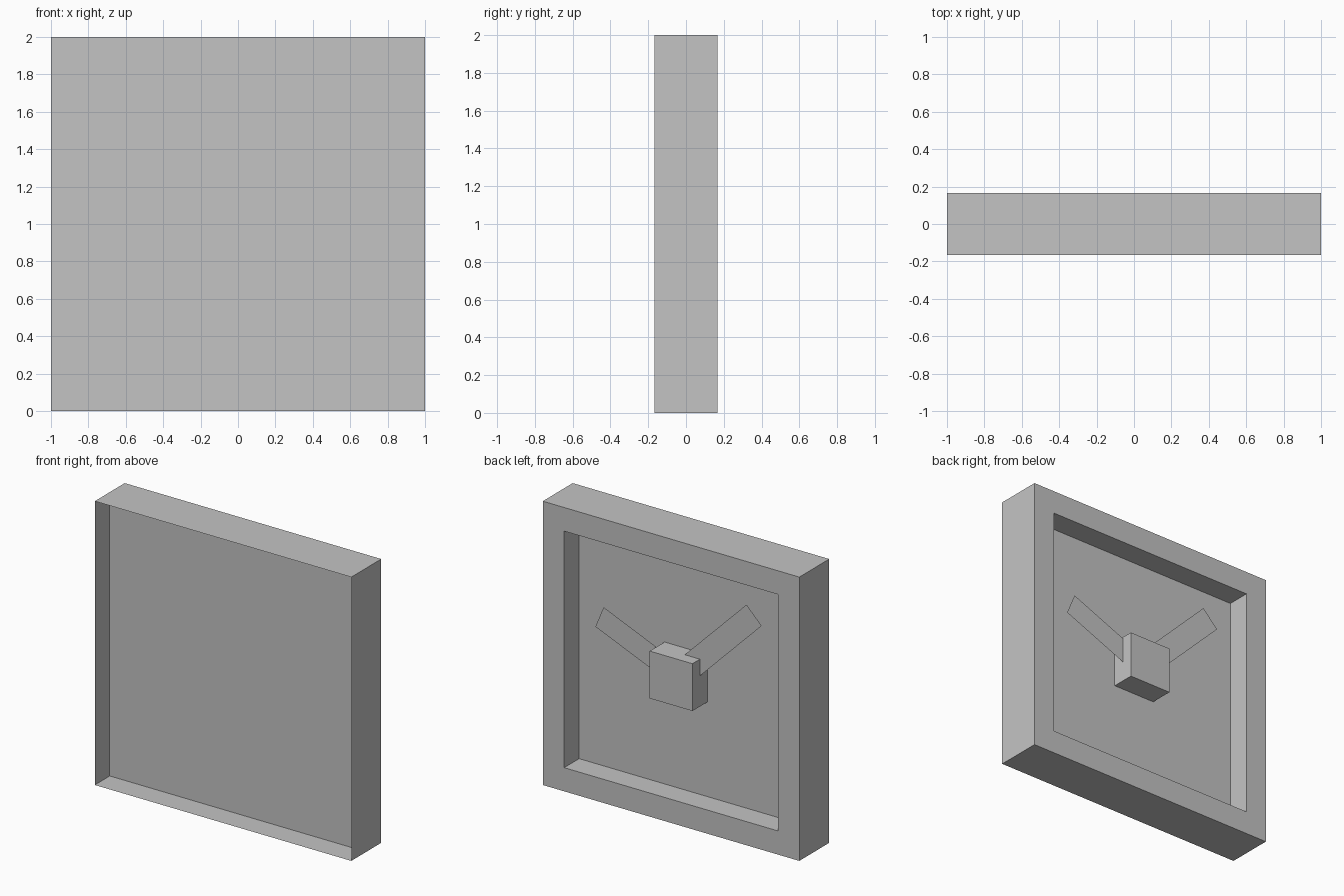
import bpy, bmesh, math
from mathutils import Matrix, Vector

if "Cube" in bpy.data.objects:
    bpy.data.objects.remove(bpy.data.objects["Cube"])

U = 1 / 6          # basic unit: half the depth, the border width, half the hub

grey = bpy.data.materials.new("plain_grey")
grey.diffuse_color = (0.55, 0.55, 0.55, 1)
grey.use_nodes = True
grey.node_tree.nodes["Principled BSDF"].inputs["Base Color"].default_value = grey.diffuse_color


def finish(name, bm):
    mesh = bpy.data.meshes.new(name)
    bm.to_mesh(mesh)
    bm.free()
    mesh.materials.append(grey)
    obj = bpy.data.objects.new(name, mesh)
    bpy.context.collection.objects.link(obj)
    return obj


def box(size, centre):
    bm = bmesh.new()
    bmesh.ops.create_cube(bm, size=1)
    bmesh.ops.scale(bm, vec=size, verts=bm.verts)
    bmesh.ops.translate(bm, vec=centre, verts=bm.verts)
    return bm


def facing(bm, y):
    return next(f for f in bm.faces if f.normal.y * y > 0.9)


def sheet(name, x0, x1, z0, z1, matrix):
    # flat upright rectangle in the xz plane
    bm = bmesh.new()
    corners = [(x0, 0, z0), (x1, 0, z0), (x1, 0, z1), (x0, 0, z1)]
    bm.faces.new([bm.verts.new(matrix @ Vector(c)) for c in corners])
    return finish(name, bm)


# case: thin walls open at the front, wide border with a recess at the back
bm = box((2, 2 * U, 2), (0, 0, 1))
bm.normal_update()
bmesh.ops.delete(bm, geom=[facing(bm, -1)], context='FACES_ONLY')
back = facing(bm, 1)
bmesh.ops.inset_region(bm, faces=[back], thickness=U, use_even_offset=True)
ext = bmesh.ops.extrude_discrete_faces(bm, faces=[back])["faces"]
bmesh.ops.translate(bm, vec=(0, -U, 0), verts=ext[0].verts)
bmesh.ops.delete(bm, geom=ext, context='FACES_ONLY')
finish("case", bm)

# dividing panel halfway through the case
sheet("panel", -1, 1, 0, 2, Matrix())

# square hub in the back recess
finish("hub", box((2 * U, U, 2 * U), (0, U / 2, 1)))

# two flat hands turned about the hub centre
for name, length, angle in (("short_hand", 4 * U, 22.5), ("long_hand", 5 * U, 135)):
    turn = Matrix.Translation((0, U / 2, 1)) @ Matrix.Rotation(-math.radians(angle), 4, 'Y')
    sheet(name, 0, length, -U / 2, U / 2, turn)
